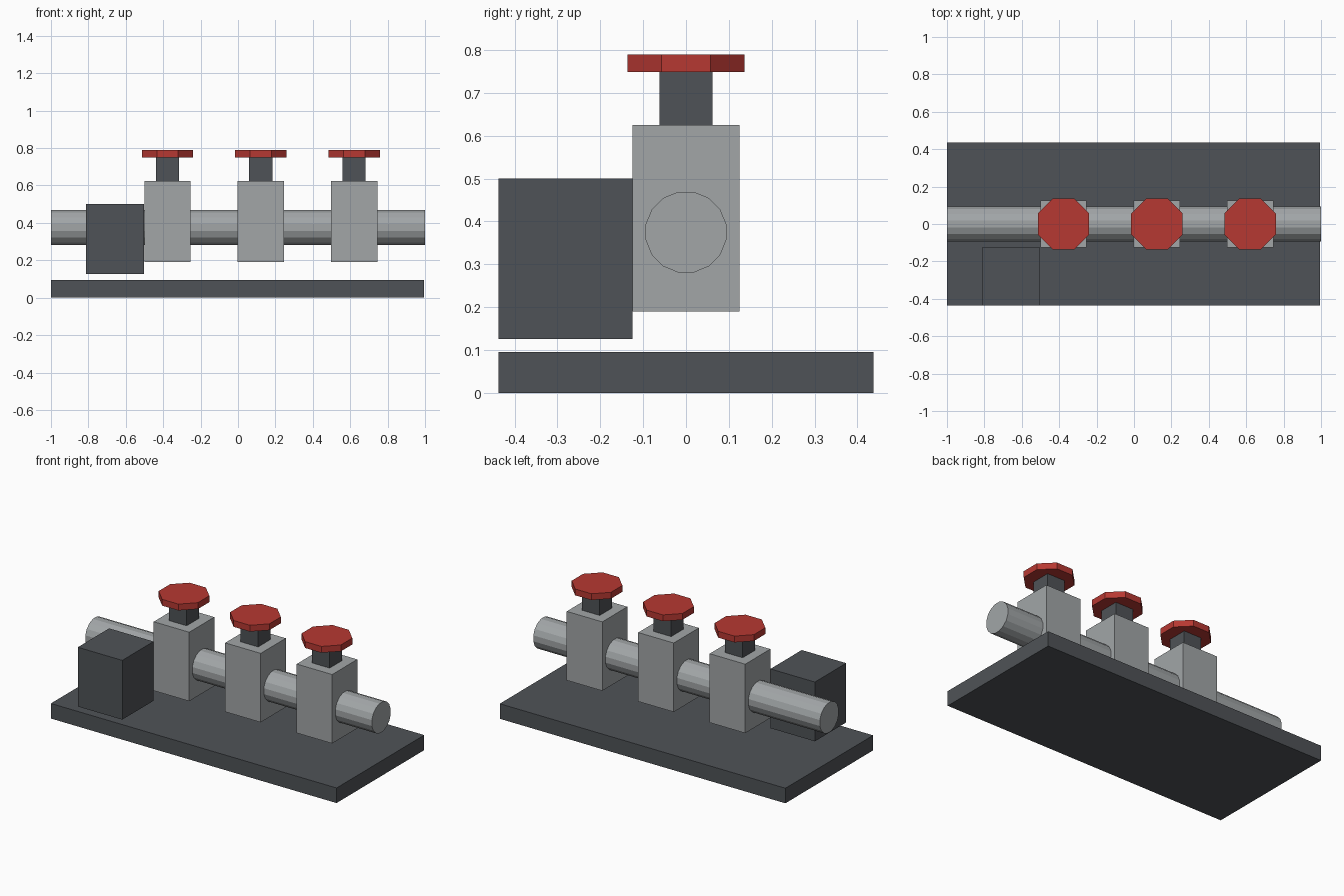
import bpy
import math

if "Cube" in bpy.data.objects:
    bpy.data.objects.remove(bpy.data.objects["Cube"], do_unlink=True)


def make_material(name, rgb):
    mat = bpy.data.materials.new(name)
    mat.use_nodes = True
    color = (*rgb, 1.0)
    mat.diffuse_color = color
    bsdf = next(n for n in mat.node_tree.nodes if n.type == 'BSDF_PRINCIPLED')
    bsdf.inputs["Base Color"].default_value = color
    return mat


dark = make_material("dark grey", (0.078, 0.086, 0.095))
steel = make_material("steel grey", (0.36, 0.38, 0.39))
red = make_material("red", (0.47, 0.04, 0.032))


def finish(name, mat):
    obj = bpy.context.object
    obj.name = name
    obj.data.materials.append(mat)
    bpy.ops.object.transform_apply(location=False, rotation=True, scale=True)
    return obj


def box(name, low, high, mat):
    center = [(a + b) / 2 for a, b in zip(low, high)]
    bpy.ops.mesh.primitive_cube_add(size=1, location=center)
    bpy.context.object.scale = [b - a for a, b in zip(low, high)]
    return finish(name, mat)


def prism(name, sides, apothem, depth, center, mat, along_x=False):
    # Regular prism with flat sides facing the main axes
    radius = apothem / math.cos(math.pi / sides)
    bpy.ops.mesh.primitive_cylinder_add(vertices=sides, radius=radius, depth=depth, location=center)
    obj = bpy.context.object
    turn = math.pi / sides
    obj.rotation_mode = 'XYZ'
    obj.rotation_euler = (0, 0, turn)
    bpy.ops.object.transform_apply(location=False, rotation=True, scale=True)
    if along_x:
        obj.rotation_euler = (0, math.pi / 2, 0)
    return finish(name, mat)


# Base plate, control box and main pipe
box("base_plate", (-1, -0.437, 0), (0.994, 0.437, 0.095), dark)
box("control_box", (-0.812, -0.437, 0.126), (-0.502, -0.125, 0.5), dark)
prism("main_pipe", 16, 0.094, 2.0, (0, 0, 0.375), steel, along_x=True)

# Three valves: body, stem and octagonal handwheel
for label, x in (("right", -0.377), ("middle", 0.122), ("left", 0.621)):
    box(f"valve_body_{label}", (x - 0.124, -0.125, 0.19), (x + 0.124, 0.125, 0.625), steel)
    box(f"valve_stem_{label}", (x - 0.062, -0.062, 0.625), (x + 0.062, 0.062, 0.75), dark)
    prism(f"handwheel_{label}", 8, 0.137, 0.04, (x, 0, 0.769), red)
